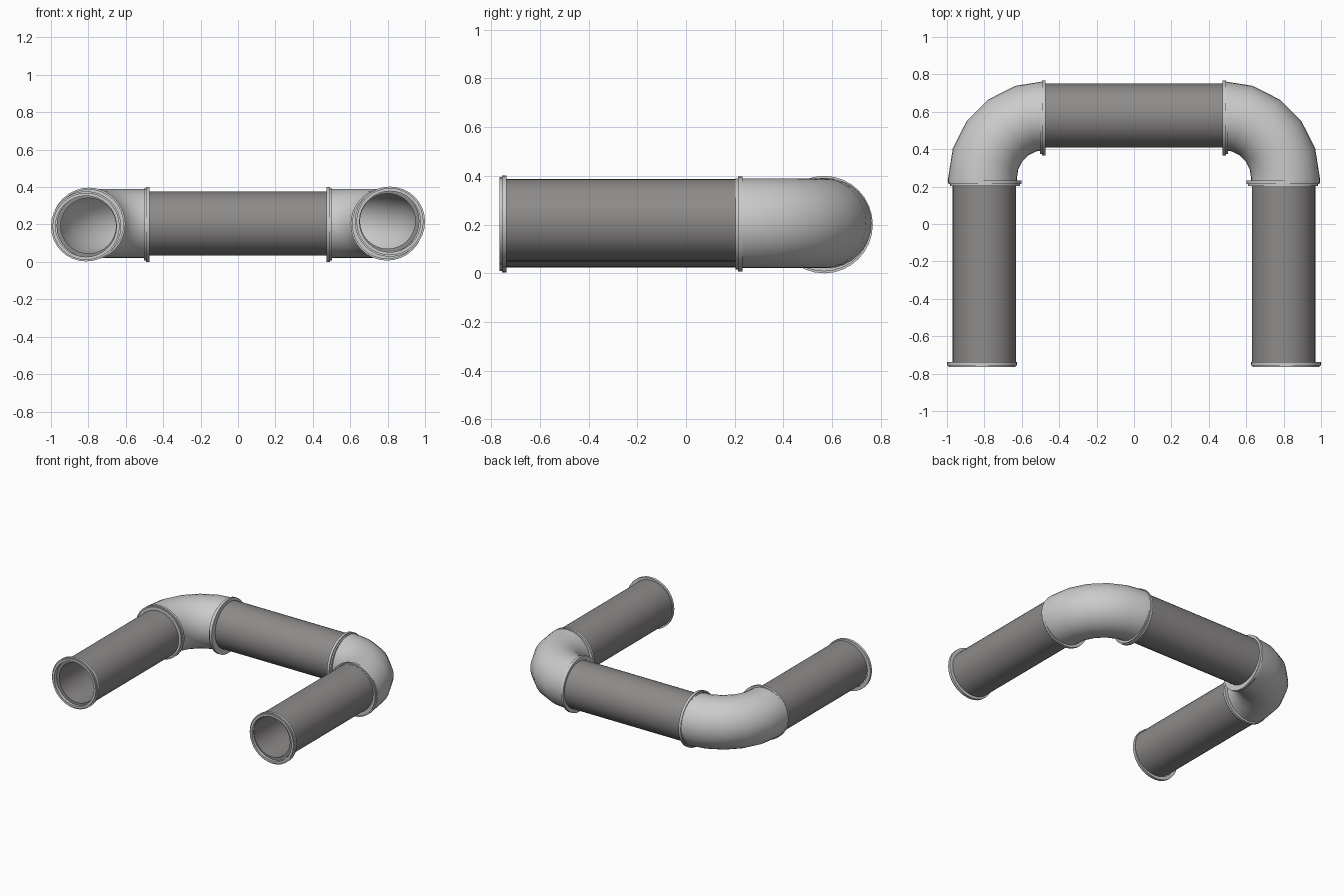
import bpy, bmesh
from math import sin, cos, pi, radians
from mathutils import Vector

if "Cube" in bpy.data.objects:
    bpy.data.objects.remove(bpy.data.objects["Cube"])

SEGS = 32
dark = bpy.data.materials.new("dark_grey")
dark.diffuse_color = (0.27, 0.26, 0.255, 1)
dark.use_nodes = True
dark.node_tree.nodes["Principled BSDF"].inputs["Base Color"].default_value = dark.diffuse_color


def shell(name, stations, mat=None):
    """Hollow round body. Each station: (centre, heading angle in xy, outer r, inner r)."""
    bm = bmesh.new()
    rings = []
    loop = [(c, a, ro) for c, a, ro, ri in stations]
    loop += [(c, a, ri) for c, a, ro, ri in reversed(stations)]
    for c, a, r in loop:
        side = Vector((sin(a), -cos(a), 0))
        up = Vector((0, 0, 1))
        rings.append([bm.verts.new(Vector(c) + r * (side * cos(t) + up * sin(t)))
                      for t in (2 * pi * i / SEGS for i in range(SEGS))])
    for k, ring in enumerate(rings):
        nxt = rings[(k + 1) % len(rings)]
        for i in range(SEGS):
            j = (i + 1) % SEGS
            bm.faces.new((ring[i], ring[j], nxt[j], nxt[i]))
    bmesh.ops.recalc_face_normals(bm, faces=bm.faces)
    me = bpy.data.meshes.new(name)
    bm.to_mesh(me)
    bm.free()
    ob = bpy.data.objects.new(name, me)
    bpy.context.collection.objects.link(ob)
    if mat:
        me.materials.append(mat)
    bpy.ops.object.select_all(action='DESELECT')
    ob.select_set(True)
    bpy.context.view_layer.objects.active = ob
    bpy.ops.object.shade_smooth_by_angle(angle=radians(35))
    return ob


def flange(name, c, a, r, t=0.028):
    """Stepped collar centred on c, axis along heading a."""
    d = Vector((cos(a), sin(a), 0))
    steps = [(-t / 2, r - 0.008), (-t / 6, r - 0.008), (-t / 6, r), (t / 2, r)]
    shell(name, [(Vector(c) + d * s, a, ro, 0.163) for s, ro in steps])


# Cross pipe
shell("cross_pipe", [((x, 0.58, 0.205), 0, 0.17, 0.148) for x in (-0.49, 0.49)], dark)

for side, s, z, fx in (("left", -1, 0.19, -0.8125), ("right", 1, 0.215, 0.8125)):
    # Straight leg pipe
    shell(side + "_pipe", [((s * 0.80, y, z + 0.003), pi / 2, 0.17, 0.148)
                           for y in (-0.745, 0.22)], dark)
    # Five-segment elbow
    bend = []
    for i in range(6):
        b = radians(18 * i)
        centre = (s * (0.475 + 0.335 * cos(b)), 0.245 + 0.335 * sin(b), 0.205)
        bend.append((centre, pi / 2 + s * b, 0.184, 0.165))
    start = ((s * 0.81, 0.22, 0.205), pi / 2, 0.184, 0.165)
    shell(side + "_elbow", [start] + bend)
    # Collars at the open end and at both ends of the elbow
    flange(side + "_end_flange", (fx, -0.751, z), pi / 2, 0.1875)
    flange(side + "_leg_flange", (s * 0.797, 0.218, 0.202), pi / 2, 0.195)
    flange(side + "_cross_flange", (s * 0.488, 0.567, 0.2), 0 if s < 0 else pi, 0.2)
